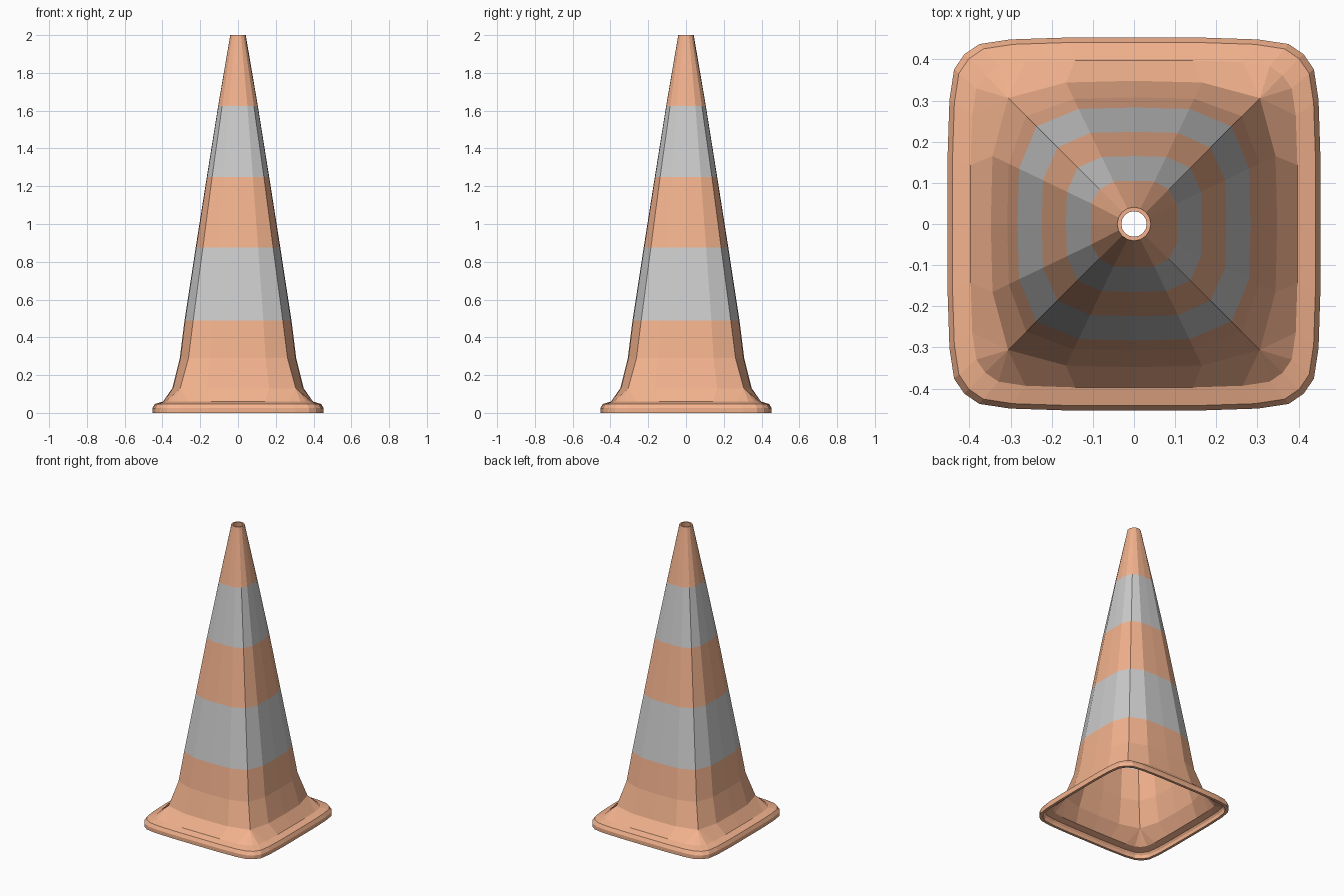
import bpy, bmesh
from math import sin, cos, pi

if "Cube" in bpy.data.objects:
    bpy.data.objects.remove(bpy.data.objects["Cube"])


def material(name, rgb):
    m = bpy.data.materials.new(name)
    m.diffuse_color = (*rgb, 1)
    m.use_nodes = True
    m.node_tree.nodes["Principled BSDF"].inputs["Base Color"].default_value = m.diffuse_color
    return m


# One eighth of a cross-section, from the middle of a side to its corner
def flange(a):
    return [(0, a), (.36 * a, a), (.665 * a, .99 * a), (.83 * a, .965 * a), (.91 * a, .91 * a)]


def body(a, c):
    return [(0, a), (.475 * a, .988 * a)] + [(c, c)] * 3


def circle(r):
    c = r * cos(pi / 4)
    return [(0, r), (r * sin(pi / 8), r * cos(pi / 8))] + [(c, c)] * 3


# Mirror the eighth about the diagonal, then turn it around the four sides
def full_ring(eighth, z):
    pts = eighth + [(y, x) for x, y in eighth[3:0:-1]]
    out = []
    for _ in range(4):
        out += [(x, y, z) for x, y in pts]
        pts = [(y, -x) for x, y in pts]
    return out


# Body levels: height, half width, corner position
LEVELS = [(.13, .348, .306), (.29, .308, .262), (.49, .283, .237), (.875, .224, .186),
          (1.25, .165, .137), (1.625, .105, .084)]
T = .012  # wall thickness

outer = [(flange(.453), 0), (flange(.453), .025), (flange(.441), .047), (flange(.397), .06)]
outer += [(body(a, c), z) for z, a, c in LEVELS] + [(circle(.041), 2)]
inner = [(flange(.436), 0), (flange(.434), .022), (flange(.425), .035), (flange(.385), .046)]
inner += [(body(a - T, c - T), z) for z, a, c in LEVELS] + [(circle(.031), 2)]
rings = [full_ring(e, z) for e, z in outer + inner[::-1]]

# Hollow cone shell, with the reflective bands as a second material
bm = bmesh.new()
verts = [[bm.verts.new(p) for p in r] for r in rings]
n = len(verts[0])
for i, lower in enumerate(verts):
    upper = verts[(i + 1) % len(verts)]
    z = (lower[0].co.z + upper[0].co.z) / 2
    band = .49 < z < .875 or 1.25 < z < 1.625
    for j in range(n):
        k = (j + 1) % n
        f = bm.faces.new((lower[j], lower[k], upper[k], upper[j]))
        f.material_index = int(band)
bmesh.ops.remove_doubles(bm, verts=bm.verts, dist=1e-5)
bmesh.ops.recalc_face_normals(bm, faces=bm.faces)

mesh = bpy.data.meshes.new("traffic_cone")
bm.to_mesh(mesh)
bm.free()
mesh.materials.append(material("orange", (.9, .45, .27)))
mesh.materials.append(material("reflective_grey", (.78, .78, .78)))
bpy.context.collection.objects.link(bpy.data.objects.new("traffic_cone", mesh))
